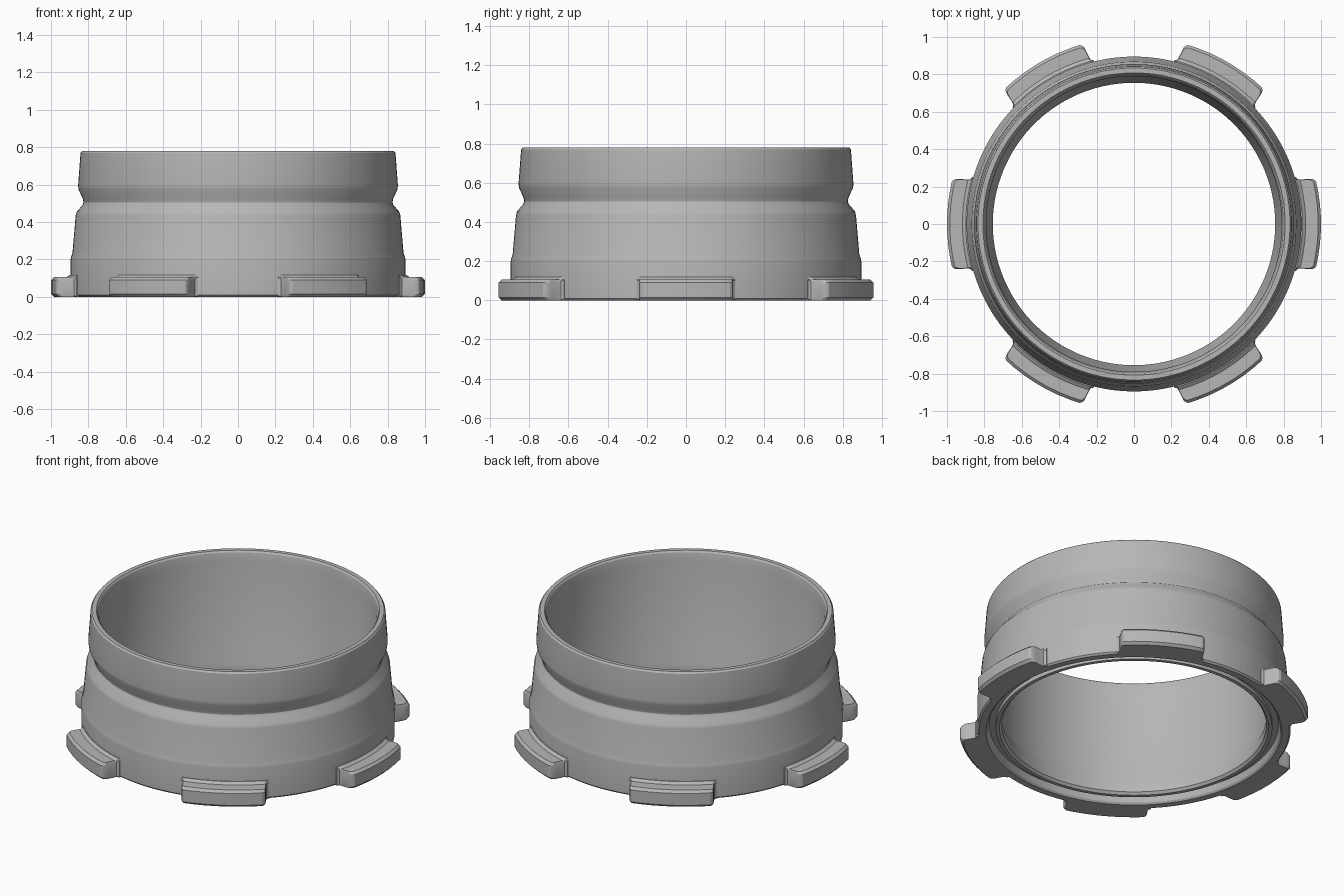
import bpy, bmesh, math

cube = bpy.data.objects.get("Cube")
if cube:
    bpy.data.objects.remove(cube, do_unlink=True)

grey = bpy.data.materials.new("plain grey")
grey.use_nodes = True
tone = (0.47, 0.47, 0.47, 1)
grey.diffuse_color = tone
grey.node_tree.nodes["Principled BSDF"].inputs["Base Color"].default_value = tone


def polar(r, angle, z):
    return (r * math.cos(angle), r * math.sin(angle), z)


def skin(name, rings, closed):
    """Join matching cross-sections into one solid."""
    bm = bmesh.new()
    loops = [[bm.verts.new(p) for p in ring] for ring in rings]
    n = len(loops[0])
    pairs = list(zip(loops, loops[1:] + loops[:1]))
    for a, b in pairs if closed else pairs[:-1]:
        for i in range(n):
            j = (i + 1) % n
            bm.faces.new((a[i], a[j], b[j], b[i]))
    if not closed:
        bm.faces.new(loops[0])
        bm.faces.new(loops[-1])
    bmesh.ops.recalc_face_normals(bm, faces=bm.faces)
    mesh = bpy.data.meshes.new(name)
    bm.to_mesh(mesh)
    bm.free()
    mesh.materials.append(grey)
    obj = bpy.data.objects.new(name, mesh)
    bpy.context.collection.objects.link(obj)
    bpy.ops.object.select_all(action="DESELECT")
    obj.select_set(True)
    bpy.context.view_layer.objects.active = obj
    bpy.ops.object.shade_smooth_by_angle(angle=math.radians(25))


# Collar wall: outside from the base up, over the rim, then down the bore
wall = [
    (0.885, 0), (0.895, 0.01), (0.895, 0.2), (0.892, 0.215), (0.885, 0.235),
    (0.868, 0.435), (0.862, 0.455), (0.832, 0.49), (0.826, 0.505), (0.83, 0.525),
    (0.853, 0.575), (0.855, 0.595), (0.842, 0.77), (0.834, 0.78),
    (0.808, 0.78), (0.8, 0.77), (0.79, 0.72), (0.79, 0.18),
    (0.755, 0.09), (0.755, 0.035), (0.768, 0.02), (0.79, 0.02),
    (0.79, 0.045), (0.825, 0.045), (0.835, 0.01), (0.845, 0),
]
STEPS = 144
skin("collar", [[polar(r, math.tau * k / STEPS, z) for r, z in wall]
                for k in range(STEPS)], True)

# Locking tabs: half-width in degrees and reach, with rounded corners and flared root
half = [(16.2, 0.9), (15.3, 0.908), (14.9, 0.925), (14.5, 0.962),
        (14.2, 0.982), (13.7, 0.994), (13, 1.0), (10, 1.0), (6, 1.0), (2, 1.0)]
stations = [(-a, r) for a, r in half] + [(a, r) for a, r in reversed(half)]


def tab_section(angle, reach):
    edge = min(0.015, (reach - 0.89) / 3)
    root = min(0.918, reach - edge)
    shape = [(0.87, 0), (reach - edge, 0), (reach, edge), (reach, 0.105 - edge),
             (reach - edge, 0.105), (root, 0.105), (min(0.9, root), 0.118), (0.87, 0.118)]
    return [polar(r, angle, z) for r, z in shape]


for k in range(6):
    centre = math.radians(60 * k)
    skin(f"locking_tab_{k + 1}",
         [tab_section(centre + math.radians(a), r) for a, r in stations], False)
